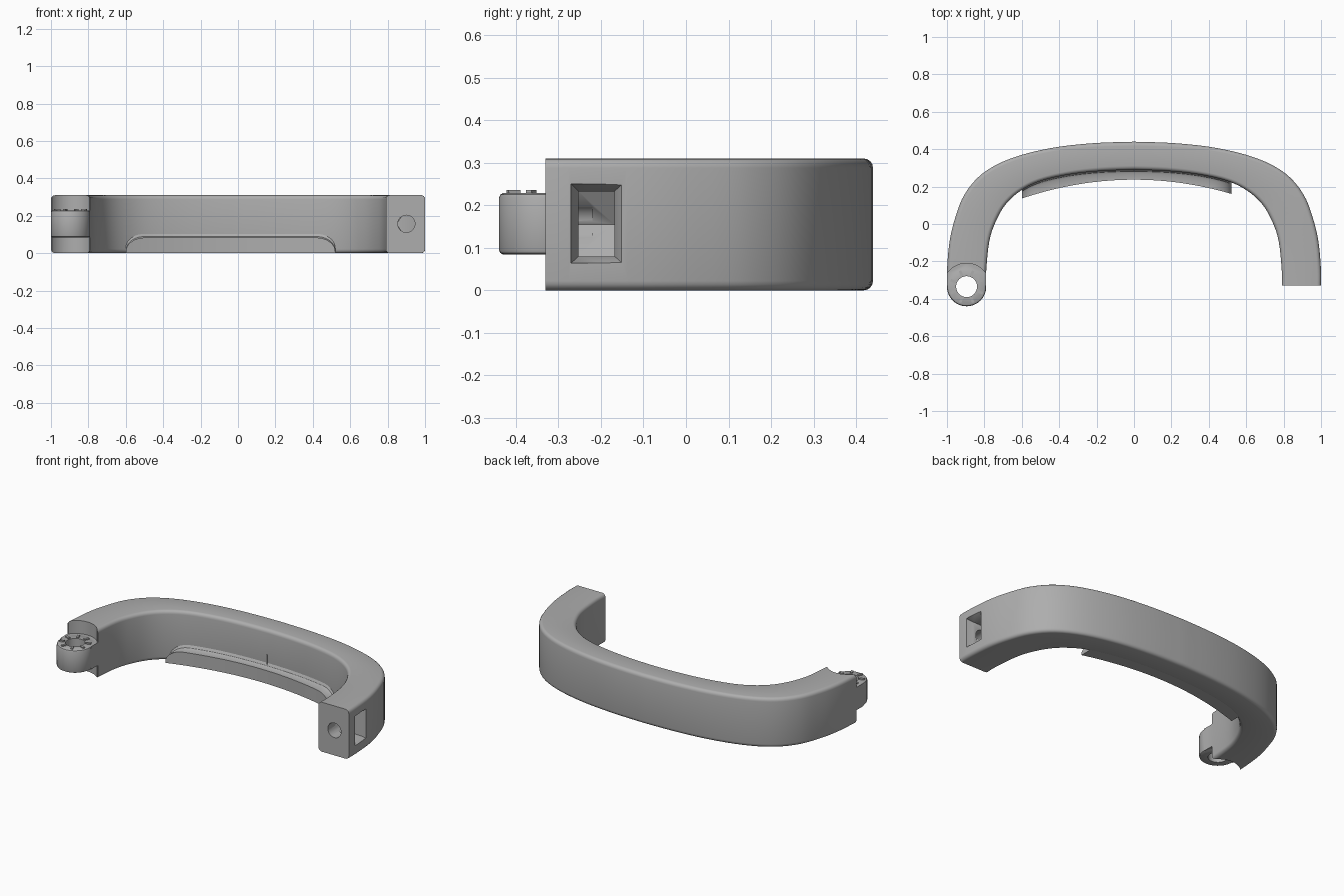
import bpy, bmesh, math
from mathutils import Vector

cube = bpy.data.objects.get("Cube")
if cube:
    bpy.data.objects.remove(cube, do_unlink=True)

grey = bpy.data.materials.new("satin grey")
grey.use_nodes = True
grey.diffuse_color = (0.42, 0.42, 0.42, 1)
grey.node_tree.nodes["Principled BSDF"].inputs["Base Color"].default_value = (0.42, 0.42, 0.42, 1)

HEIGHT = 0.31
HINGE = Vector((-0.895, -0.335, 0))
NECK_LOW, NECK_TOP = 0.085, 0.228


def loft(name, rings):
    """Skin a list of equal closed rings and cap both ends."""
    bm = bmesh.new()
    loops = [[bm.verts.new(p) for p in ring] for ring in rings]
    for a, b in zip(loops, loops[1:]):
        for i in range(len(a)):
            j = (i + 1) % len(a)
            bm.faces.new((a[i], a[j], b[j], b[i]))
    bm.faces.new(loops[0])
    bm.faces.new(loops[-1])
    bmesh.ops.recalc_face_normals(bm, faces=bm.faces)
    mesh = bpy.data.meshes.new(name)
    bm.to_mesh(mesh)
    bm.free()
    ob = bpy.data.objects.new(name, mesh)
    bpy.context.collection.objects.link(ob)
    mesh.materials.append(grey)
    return ob


def disc(radius, z, centre=HINGE, n=48):
    return [(centre.x + radius * math.cos(math.tau * k / n),
             centre.y + radius * math.sin(math.tau * k / n), z) for k in range(n)]


def combine(target, tool, operation):
    """Apply a boolean and discard the tool."""
    mod = target.modifiers.new("shape", 'BOOLEAN')
    mod.operation, mod.solver, mod.object = operation, 'EXACT', tool
    bpy.context.view_layer.objects.active = target
    bpy.ops.object.modifier_apply(modifier=mod.name)
    bpy.data.objects.remove(tool, do_unlink=True)


def smooth(ob):
    bpy.ops.object.select_all(action='DESELECT')
    ob.select_set(True)
    bpy.context.view_layer.objects.active = ob
    bpy.ops.object.shade_smooth_by_angle(angle=math.radians(32))


def spline(pts, steps=4):
    """Catmull-Rom curve through the points."""
    pts = [Vector(p) for p in pts]
    out = []
    for i in range(len(pts) - 1):
        a, b, c, d = pts[max(i - 1, 0)], pts[i], pts[i + 1], pts[min(i + 2, len(pts) - 1)]
        for s in range(steps):
            t = s / steps
            out.append(0.5 * (2 * b + (c - a) * t + (2 * a - 5 * b + 4 * c - d) * t ** 2
                              + (3 * b - a - 3 * c + d) * t ** 3))
    return out + [pts[-1]]


# Band: outer and inner wall paths, one half then mirrored
outer = [(1, -.33), (1, -.25), (.987, -.1), (.957, .03), (.905, .16), (.81, .27),
         (.66, .35), (.45, .405), (.22, .432), (0, .44)]
inner = [(.79, -.33), (.79, -.25), (.775, -.1), (.745, 0), (.69, .1), (.61, .175),
         (.5, .23), (.34, .266), (.17, .284), (0, .29)]


def whole(half):
    right = spline(half)
    return right + [Vector((-p.x, p.y)) for p in reversed(right[:-1])]


outer, inner = whole(outer), whole(inner)


def section(o, i, r=0.022):
    """Rounded rectangle between the two walls."""
    span = (o - i).length
    along = (o - i) / span
    ring = []
    for k, (cu, cz) in enumerate([(span - r, HEIGHT - r), (r, HEIGHT - r), (r, r), (span - r, r)]):
        for s in range(5):
            a = math.pi / 2 * (k + s / 4)
            p = i + along * (cu + r * math.cos(a))
            ring.append((p.x, p.y, cz + r * math.sin(a)))
    return ring


band = loft("band", [section(o, i) for o, i in zip(outer, inner)])

# Hinge end: clear the space above and below the neck, leaving a curved seat
start = math.asin(0.6)
seat = [(-1.1, -.5), (-1.1, -.26)]
for k in range(17):
    a = math.pi - start - (math.pi - 2 * start) * k / 16
    seat.append((HINGE.x + 0.125 * math.cos(a), HINGE.y + 0.125 * math.sin(a)))
seat += [(-.7, -.26), (-.7, -.5)]
for low, high in ((-0.1, NECK_LOW), (NECK_TOP, 0.5)):
    combine(band, loft("seat_cutter", [[(x, y, z) for x, y in seat] for z in (low, high)]), 'DIFFERENCE')

# Knuckle with softened rims and a through hole
R, B = 0.105, 0.01
knuckle = loft("knuckle", [disc(R - B, NECK_LOW - .001), disc(R - .3 * B, NECK_LOW + .3 * B),
                           disc(R, NECK_LOW + B), disc(R, NECK_TOP - B),
                           disc(R - .3 * B, NECK_TOP - .3 * B), disc(R - B, NECK_TOP + .001)])
combine(band, knuckle, 'UNION')
combine(band, loft("pin_cutter", [disc(0.056, -0.1), disc(0.056, 0.5)]), 'DIFFERENCE')

# Latch pocket in the outer face: flared rim, then a V-shaped floor
def rim(x, y0, y1, z0, z1):
    return [(x, y0, z0), (x, y1, z0), (x, y1, z1), (x, y0, z1)]


combine(band, loft("rim_cutter", [rim(0.965, -.253, -.168, .08, .233),
                                  rim(0.997, -.27, -.15, .064, .25),
                                  rim(1.1, -.27, -.15, .064, .25)]), 'DIFFERENCE')
floor = [(.98, .08), (.9, .08), (.85, .155), (.9, .233), (.98, .233)]
combine(band, loft("floor_cutter", [[(x, y, z) for x, z in floor] for y in (-.253, -.168)]), 'DIFFERENCE')

# Round hole from the end face into the pocket
bore = [[(.9 + .046 * math.cos(math.tau * k / 32), y, .157 + .046 * math.sin(math.tau * k / 32))
         for k in range(32)] for y in (-.4, -.22)]
combine(band, loft("bore_cutter", bore), 'DIFFERENCE')
smooth(band)


# Finger lip along the lower inner wall
def wall_y(x):
    for a, b in zip(inner, inner[1:]):
        if b.x <= x <= a.x:
            return b.y + (a.y - b.y) * (x - b.x) / (a.x - b.x)


rings = []
LEFT, RIGHT, N = -0.6, 0.52, 56
for k in range(N + 1):
    x = LEFT + (RIGHT - LEFT) * (0.5 - 0.5 * math.cos(math.pi * k / N))
    edge = min(1, min(x - LEFT, RIGHT - x) / 0.1)
    h = 0.008 + 0.075 * math.sqrt(max(0, 1 - (1 - edge) ** 2))
    f, w = 0.237 - 0.28 * x * x, wall_y(x)
    rings.append([(x, f, .001), (x, f, h), (x, w - .02, h), (x, w - .008, h + .006),
                  (x, w + .001, h + .022), (x, w + .03, h + .022), (x, w + .03, .001)])
smooth(loft("finger_lip", rings))

# Fine centre seam on the inner wall
loft("centre_seam", [[(x, y, z) for x, y in ((-.003, .284), (.003, .284), (.003, .3), (-.003, .3))]
                     for z in (.08, .155)])

# Radial detent ribs on top of the knuckle
for k in range(8):
    a = math.tau * (k + 0.5) / 8
    d, side = Vector((math.cos(a), math.sin(a), 0)), Vector((-math.sin(a), math.cos(a), 0)) * 0.007
    base = [HINGE + d * r + side * s for r, s in ((.062, -1), (.092, -1), (.092, 1), (.062, 1))]
    loft("detent_rib", [[p + Vector((0, 0, z)) for p in base] for z in (.222, .236)])
